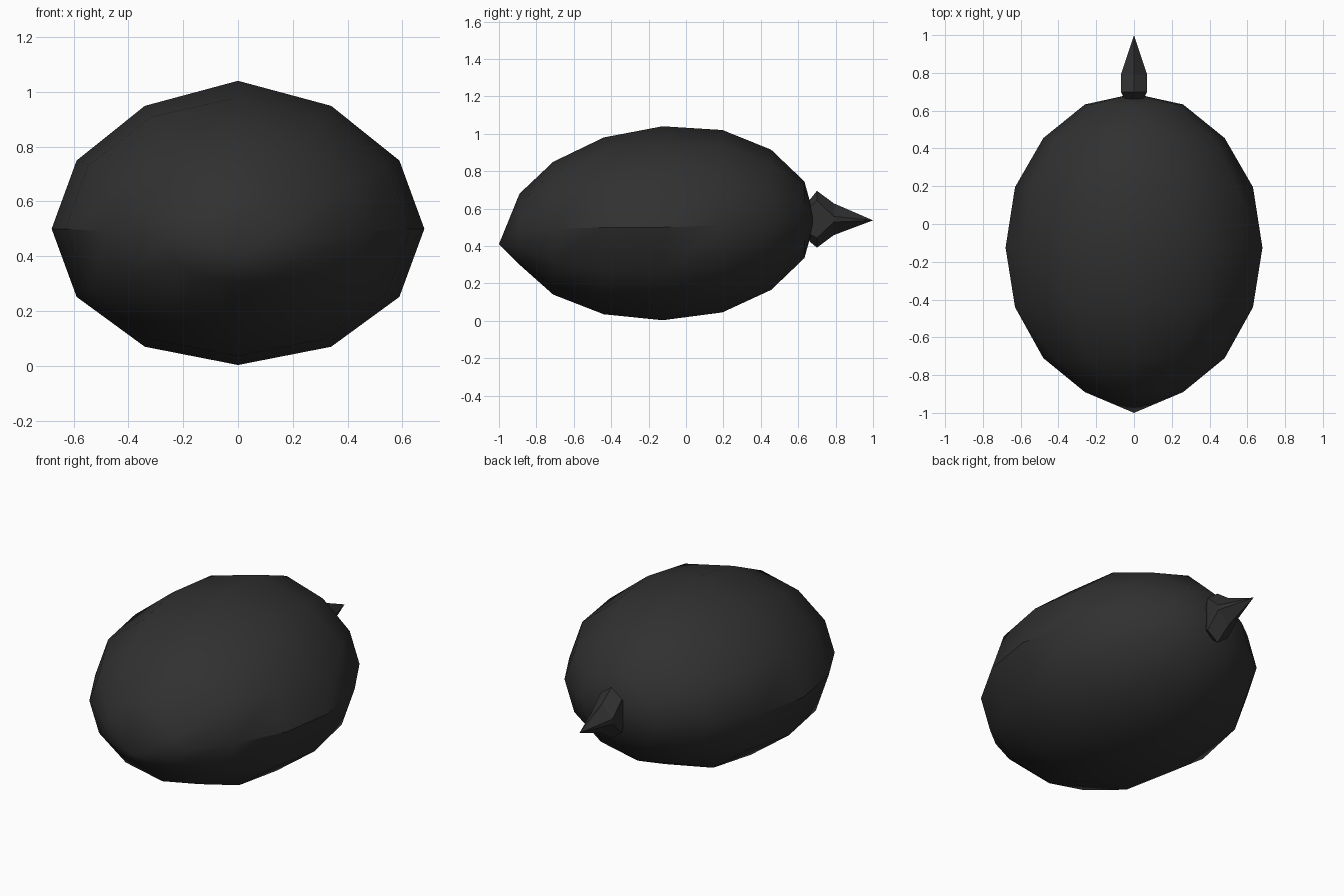
import bpy, bmesh, math

if "Cube" in bpy.data.objects:
    bpy.data.objects.remove(bpy.data.objects["Cube"])

charcoal = bpy.data.materials.new("charcoal")
charcoal.use_nodes = True
COLOUR = (0.03, 0.03, 0.03, 1)
charcoal.diffuse_color = COLOUR
charcoal.node_tree.nodes["Principled BSDF"].inputs["Base Color"].default_value = COLOUR


def loft(name, rings, tip_start, tip_end):
    """Skin matching rings of points and close each end at a single point."""
    bm = bmesh.new()
    loops = [[bm.verts.new(p) for p in ring] for ring in rings]
    n = len(loops[0])
    for a, b in zip(loops, loops[1:]):
        for i in range(n):
            j = (i + 1) % n
            bm.faces.new((a[i], a[j], b[j], b[i]))
    for loop, tip in ((loops[0], tip_start), (loops[-1], tip_end)):
        pole = bm.verts.new(tip)
        for i in range(n):
            bm.faces.new((loop[i], loop[(i + 1) % n], pole))
    bmesh.ops.recalc_face_normals(bm, faces=bm.faces)
    mesh = bpy.data.meshes.new(name)
    bm.to_mesh(mesh)
    bm.free()
    mesh.materials.append(charcoal)
    obj = bpy.data.objects.new(name, mesh)
    bpy.context.collection.objects.link(obj)
    return obj


def body_ring(y, half_width, middle, up, down):
    """Twelve-sided oval, with a slightly raised ridge along the top."""
    points = []
    for i in range(12):
        angle = math.tau * i / 12
        s = math.sin(angle)
        lift = (up - down) * s ** 6 if s > 0 else 0
        points.append((half_width * math.cos(angle), y, middle + down * s + lift))
    return points


def spike_ring(y, half_width, middle, half_height, shoulder):
    """Tall hexagon with upright sides."""
    outline = [(0, half_height), (half_width, shoulder), (half_width, -shoulder),
               (0, -half_height), (-half_width, -shoulder), (-half_width, shoulder)]
    return [(x, y, middle + z) for x, z in outline]


# Faceted egg-shaped body: y, half width, middle height, rise, drop
stations = [
    (-0.89, 0.26, 0.46, 0.22, 0.16),
    (-0.71, 0.48, 0.49, 0.36, 0.35),
    (-0.44, 0.63, 0.50, 0.48, 0.465),
    (-0.125, 0.68, 0.50, 0.54, 0.497),
    (0.195, 0.63, 0.51, 0.51, 0.465),
    (0.455, 0.48, 0.52, 0.395, 0.355),
    (0.633, 0.26, 0.53, 0.215, 0.195),
]
body = loft("body", [body_ring(*s) for s in stations], (0, -1, 0.41), (0, 0.69, 0.54))
bpy.ops.object.select_all(action="DESELECT")
body.select_set(True)
bpy.context.view_layer.objects.active = body
bpy.ops.object.shade_smooth_by_angle(angle=math.radians(35))

# Pointed spike at the back
loft("tail_spike", [
    spike_ring(0.66, 0.05, 0.535, 0.11, 0.07),
    spike_ring(0.70, 0.07, 0.543, 0.152, 0.10),
    spike_ring(0.79, 0.07, 0.543, 0.085, 0.015),
], (0, 0.64, 0.535), (0, 1, 0.537))
